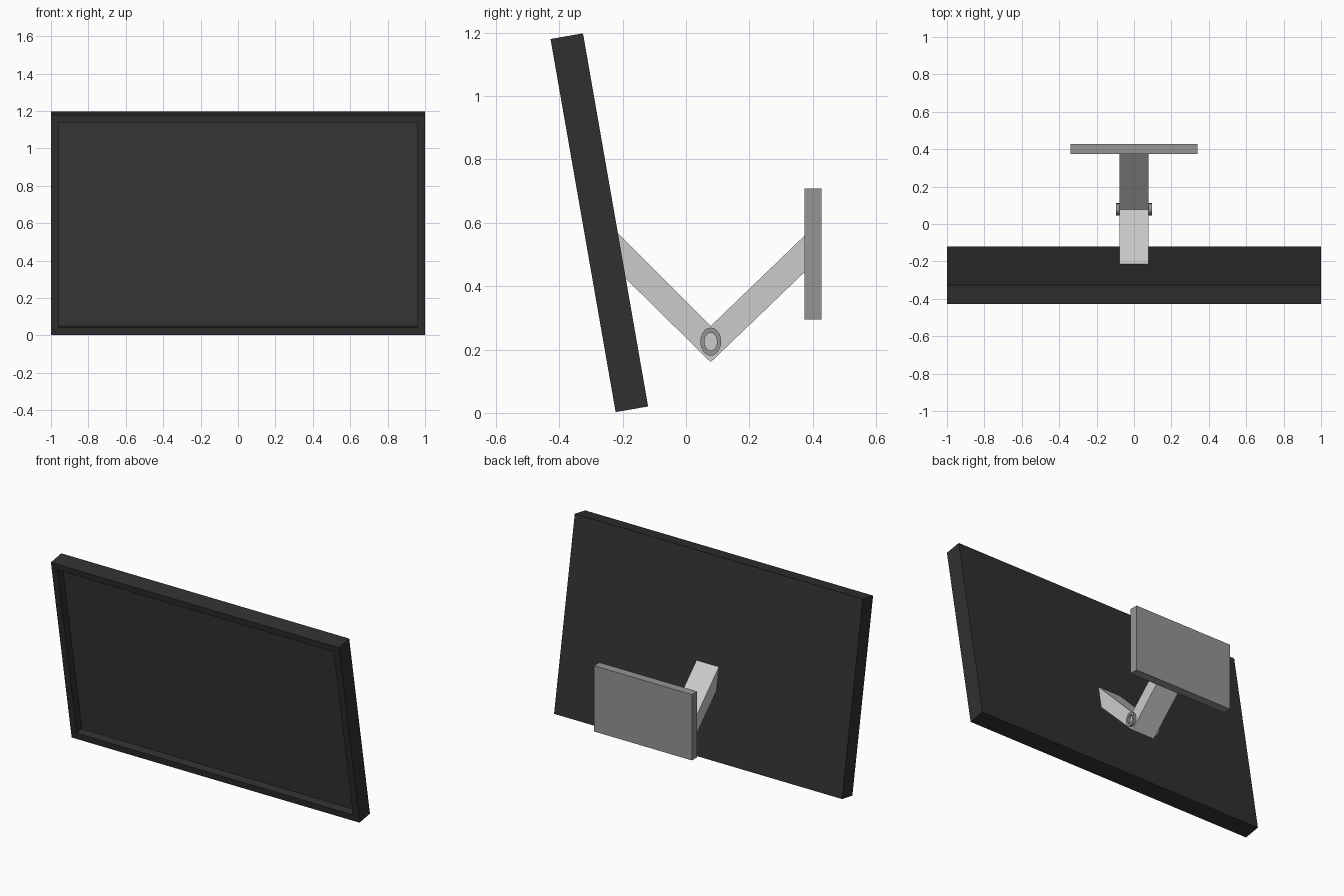
import bpy, bmesh, math
from mathutils import Matrix

if "Cube" in bpy.data.objects:
    bpy.data.objects.remove(bpy.data.objects["Cube"])


def material(name, v):
    m = bpy.data.materials.new(name)
    m.diffuse_color = (v, v, v, 1)
    m.use_nodes = True
    m.node_tree.nodes["Principled BSDF"].inputs["Base Color"].default_value = m.diffuse_color
    return m


def add_object(name, bm, *mats):
    bmesh.ops.recalc_face_normals(bm, faces=bm.faces)
    me = bpy.data.meshes.new(name)
    bm.to_mesh(me)
    bm.free()
    ob = bpy.data.objects.new(name, me)
    bpy.context.collection.objects.link(ob)
    for m in mats:
        me.materials.append(m)
    return ob


def box(size, centre):
    bm = bmesh.new()
    bmesh.ops.create_cube(bm, size=1, matrix=Matrix.Translation(centre) @ Matrix.Diagonal((*size, 1)))
    return bm


casing_mat = material("casing_black", 0.03)
panel_mat = material("panel_black", 0.042)
steel_mat = material("dark_steel", 0.3)

# Tilted screen: casing with a recessed display panel on its front
bm = box((2.0, 0.104, 1.195), (0, 0, 0))
front = min(bm.faces, key=lambda f: f.calc_center_median().y)
bmesh.ops.inset_individual(bm, faces=[front], thickness=0.058)
walls = bmesh.ops.inset_individual(bm, faces=[front], thickness=0.0, depth=0.0)
for v in front.verts:
    v.co.y += 0.05
front.material_index = 1
screen = add_object("screen", bm, casing_mat, panel_mat)
screen.location = (0, -0.2735, 0.6)
screen.rotation_euler.x = math.radians(9.9)

# V-shaped bracket arm, extruded across x from its side profile
profile = [(-0.218, 0.57), (0.078, 0.274), (0.38, 0.565),
           (0.38, 0.45), (0.078, 0.16), (-0.192, 0.426)]
bm = bmesh.new()
left = [bm.verts.new((-0.078, y, z)) for y, z in profile]
right = [bm.verts.new((0.078, y, z)) for y, z in profile]
for i in range(6):
    j = (i + 1) % 6
    bm.faces.new((left[i], left[j], right[j], right[i]))
for s in (left, right):
    bm.faces.new((s[0], s[1], s[4], s[5]))
    bm.faces.new((s[1], s[2], s[3], s[4]))
add_object("bracket_arm", bm)

# Wall plate
add_object("wall_plate", box((0.68, 0.053, 0.413), (0, 0.4005, 0.5015)), steel_mat)

# Oval pivot rings on both sides of the elbow
N = 32
for side, name in ((-1, "pivot_ring_left"), (1, "pivot_ring_right")):
    bm = bmesh.new()
    loops = []
    for x, ry, rz in ((0.076, 0.033, 0.044), (0.095, 0.033, 0.044),
                      (0.095, 0.020, 0.028), (0.076, 0.020, 0.028)):
        loops.append([bm.verts.new((side * x, 0.078 + ry * math.cos(2 * math.pi * k / N),
                                    0.225 + rz * math.sin(2 * math.pi * k / N))) for k in range(N)])
    for a in range(4):
        p, q = loops[a], loops[(a + 1) % 4]
        for k in range(N):
            n = (k + 1) % N
            bm.faces.new((p[k], p[n], q[n], q[k]))
    ring = add_object(name, bm, steel_mat)
    bpy.ops.object.select_all(action='DESELECT')
    ring.select_set(True)
    bpy.context.view_layer.objects.active = ring
    bpy.ops.object.shade_smooth_by_angle(angle=math.radians(35))
